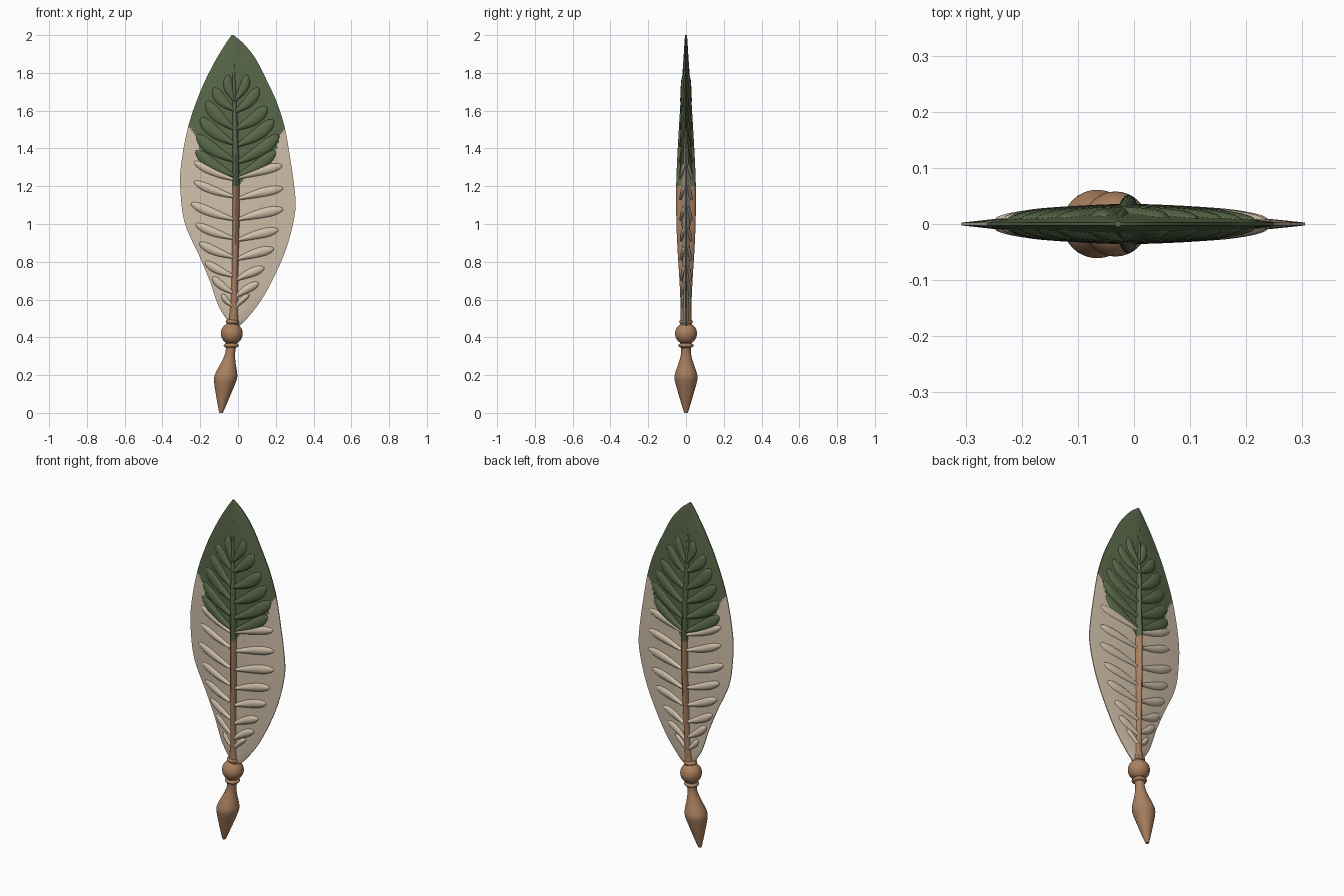
import bpy, bmesh, math
from mathutils import Vector

if "Cube" in bpy.data.objects:
    bpy.data.objects.remove(bpy.data.objects["Cube"])


def material(name, rgb):
    m = bpy.data.materials.new(name)
    m.diffuse_color = (*rgb, 1)
    m.use_nodes = True
    m.node_tree.nodes["Principled BSDF"].inputs["Base Color"].default_value = m.diffuse_color
    return m


GREEN = material("leaf green", (0.10, 0.138, 0.066))
CREAM = material("cream", (0.64, 0.53, 0.405))
BROWN = material("warm brown", (0.40, 0.215, 0.115))


def curve(pts, z):
    """Smooth value at z through (z, value) points sorted by z."""
    if z <= pts[0][0]:
        return pts[0][1]
    if z >= pts[-1][0]:
        return pts[-1][1]
    i = max(k for k in range(len(pts) - 1) if pts[k][0] <= z)

    def slope(k):
        a, b = pts[max(k - 1, 0)], pts[min(k + 1, len(pts) - 1)]
        return (b[1] - a[1]) / (b[0] - a[0])
    (z0, v0), (z1, v1) = pts[i], pts[i + 1]
    h = z1 - z0
    t = (z - z0) / h
    return ((2*t**3 - 3*t*t + 1) * v0 + (t**3 - 2*t*t + t) * h * slope(i)
            + (3*t*t - 2*t**3) * v1 + (t**3 - t*t) * h * slope(i + 1))


def loft(name, rings, mats, rule=None, angle=40):
    """Skin a list of closed rings and cap both ends."""
    bm = bmesh.new()
    loops = [[bm.verts.new(p) for p in r] for r in rings]
    n = len(rings[0])
    for a, b in zip(loops, loops[1:]):
        for i in range(n):
            j = (i + 1) % n
            bm.faces.new((a[i], a[j], b[j], b[i]))
    bm.faces.new(loops[0][::-1])
    bm.faces.new(loops[-1])
    bmesh.ops.recalc_face_normals(bm, faces=bm.faces)
    if rule:
        for f in bm.faces:
            f.material_index = rule(f.calc_center_median())
    me = bpy.data.meshes.new(name)
    bm.to_mesh(me)
    bm.free()
    ob = bpy.data.objects.new(name, me)
    bpy.context.collection.objects.link(ob)
    for m in mats:
        me.materials.append(m)
    bpy.ops.object.select_all(action='DESELECT')
    ob.select_set(True)
    bpy.context.view_layer.objects.active = ob
    bpy.ops.object.shade_smooth_by_angle(angle=math.radians(angle))
    return ob


def ellipse(c, u, v, n):
    return [c + u * math.cos(2*math.pi*i/n) + v * math.sin(2*math.pi*i/n) for i in range(n)]


# Blade outline, rib line and thickness, all by height
LEFT = [(0.45, -0.03), (0.56, -0.10), (0.70, -0.15), (0.82, -0.20), (1.0, -0.28), (1.16, -0.304),
        (1.29, -0.304), (1.51, -0.265), (1.70, -0.20), (1.85, -0.128), (1.96, -0.062), (2.0, -0.034)]
RIGHT = [(0.45, -0.01), (0.485, 0.035), (0.60, 0.125), (0.76, 0.21), (0.90, 0.265), (1.06, 0.302),
         (1.16, 0.302), (1.37, 0.273), (1.52, 0.245), (1.645, 0.205), (1.755, 0.155), (1.88, 0.09),
         (1.96, 0.025), (2.0, -0.024)]
RIB = [(0.4, -0.027), (0.6, -0.02), (0.95, -0.012), (1.2, -0.010), (1.6, -0.018), (2.0, -0.029)]
THICK = [(0.45, 0.012), (0.9, 0.019), (1.2, 0.022), (1.6, 0.018), (1.9, 0.009), (2.0, 0.003)]
EDGE = [(0.0, 1.20), (0.05, 1.26), (0.14, 1.32), (0.20, 1.39), (0.22, 1.46), (0.265, 1.52)]


def half_depth(x, z):
    c = curve(RIB, z)
    side = curve(RIGHT, z) if x > c else curve(LEFT, z)
    t = min(abs((x - c) / (side - c)), 1)
    return 0.003 + curve(THICK, z) * (1 - t ** 1.6)


# Blade: lens-shaped section, green tip above the scalloped edge
rings = []
COLS, ROWS = 48, 260
for r in range(ROWS + 1):
    z = 0.45 + 1.55 * r / ROWS
    c, lo, hi = curve(RIB, z), curve(LEFT, z), curve(RIGHT, z)
    front, back = [], []
    for k in range(COLS + 1):
        t = -1 + 2 * k / COLS
        x = c + (t * (hi - c) if t > 0 else -t * (lo - c))
        d = 0.0025 + curve(THICK, z) * (1 - abs(t) ** 1.6)
        front.append(Vector((x, -d, z)))
        back.append(Vector((x, d, z)))
    rings.append(front + back[::-1])
loft("blade", rings, [CREAM, GREEN], lambda p: int(p.z > curve(EDGE, abs(p.x))))


# Barbs: rounded teardrops raised on both faces of the blade
def barb(name, base, tip, width, mat, bow):
    a, b = Vector((base[0], 0, base[1])), Vector((tip[0], 0, tip[1]))
    d = (b - a).normalized()
    side = Vector((-d.z, 0, d.x))
    if side.z < 0:
        side = -side
    rings = []
    for k in range(25):
        s = 1 - (1 - k / 24) ** 1.6 if k < 24 else 0.9995
        c = a.lerp(b, s) + side * bow * math.sin(math.pi * s)
        w = width * (0.25 + 0.75 * math.sin(math.pi / 2 * min(s / 0.65, 1)))
        end = math.sqrt(max(1 - max((s - 0.65) / 0.35, 0) ** 2, 0.0004))
        depth = (half_depth(c.x, c.z) + 0.011) * end ** 0.5
        rings.append(ellipse(c, side * w * end, Vector((0, depth, 0)), 24))
    loft(name, rings, [mat], angle=60)


# (base z, tip x, tip z, half width) for each barb
CREAM_LEFT = [(1.23, -0.235, 1.33, .028), (1.14, -0.235, 1.225, .028), (1.02, -0.25, 1.11, .030),
              (0.92, -0.225, 1.0, .028), (0.82, -0.205, 0.90, .028), (0.72, -0.175, 0.80, .026),
              (0.63, -0.135, 0.72, .024), (0.56, -0.085, 0.63, .018)]
CREAM_RIGHT = [(1.24, 0.235, 1.31, .030), (1.13, 0.24, 1.19, .030), (1.02, 0.24, 1.08, .032),
               (0.91, 0.215, 0.97, .030), (0.81, 0.19, 0.87, .030), (0.70, 0.14, 0.77, .028),
               (0.61, 0.11, 0.69, .026), (0.55, 0.06, 0.63, .018)]
GREEN_LEFT = [(1.25, -0.225, 1.39, .038), (1.33, -0.22, 1.47, .040), (1.42, -0.20, 1.56, .040),
              (1.50, -0.17, 1.65, .040), (1.60, -0.13, 1.72, .036), (1.65, -0.055, 1.79, .030)]
GREEN_RIGHT = [(1.25, 0.20, 1.385, .038), (1.32, 0.215, 1.47, .040), (1.41, 0.19, 1.55, .040),
               (1.50, 0.155, 1.62, .040), (1.59, 0.11, 1.72, .036), (1.65, 0.05, 1.79, .030)]
for label, mat, rows, bow in (("cream_barb_left", CREAM, CREAM_LEFT, -0.006),
                              ("cream_barb_right", CREAM, CREAM_RIGHT, 0.004),
                              ("green_lobe_left", GREEN, GREEN_LEFT, -0.012),
                              ("green_lobe_right", GREEN, GREEN_RIGHT, -0.012)):
    for i, (bz, tx, tz, w) in enumerate(rows):
        barb(f"{label}_{i + 1}", (curve(RIB, bz), bz), (tx, tz), w, mat, bow)

# Rib: deep through the middle, thin at the tip, green above and brown below
RIB_W = [(0.42, 0.032), (0.5, 0.026), (0.65, 0.02), (1.2, 0.021), (1.6, 0.016), (2.0, 0.005)]
RIB_D = [(0.42, 0.032), (0.5, 0.028), (0.65, 0.032), (0.95, 0.049), (1.2, 0.052), (1.45, 0.041),
         (1.75, 0.022), (2.0, 0.005)]
rings = []
for k in range(80):
    z = 0.42 + 0.02 * k if k < 79 else 1.998
    rings.append(ellipse(Vector((curve(RIB, z), 0, z)), Vector((curve(RIB_W, z), 0, 0)),
                         Vector((0, curve(RIB_D, z), 0)), 20))
loft("rib", rings, [BROWN, GREEN], lambda p: int(p.z > 1.2))


# Handle: ball, collar and leaning nib, all turned round one curved axis
AXIS = [(0.0, -0.09), (0.19, -0.065), (0.34, -0.038), (0.42, -0.033), (0.5, -0.028)]


def turned(name, prof, steps=40):
    z0, z1 = prof[0][0], prof[-1][0]
    rings = []
    for k in range(steps + 1):
        z = z0 + (z1 - z0) * k / steps
        r = max(curve(prof, z), 0.002)
        rings.append(ellipse(Vector((curve(AXIS, z), 0, z)), Vector((r, 0, 0)), Vector((0, r, 0)), 32))
    loft(name, rings, [BROWN], angle=60)


def bead(name, z, r, h):
    rings = []
    for k in range(25):
        a = math.pi * (k + 0.1) / 24.2 - math.pi / 2
        q = r * math.cos(a)
        rings.append(ellipse(Vector((curve(AXIS, z), 0, z + h * math.sin(a))),
                             Vector((q, 0, 0)), Vector((0, q, 0)), 32))
    loft(name, rings, [BROWN], angle=60)


turned("nib", [(0.0, 0.009), (0.02, 0.016), (0.10, 0.040), (0.165, 0.058), (0.19, 0.061), (0.215, 0.056),
               (0.27, 0.037), (0.31, 0.027), (0.34, 0.026), (0.37, 0.030)], 60)
bead("ball", 0.42, 0.058, 0.058)
bead("upper_collar", 0.482, 0.036, 0.016)
bead("lower_collar", 0.357, 0.040, 0.016)
